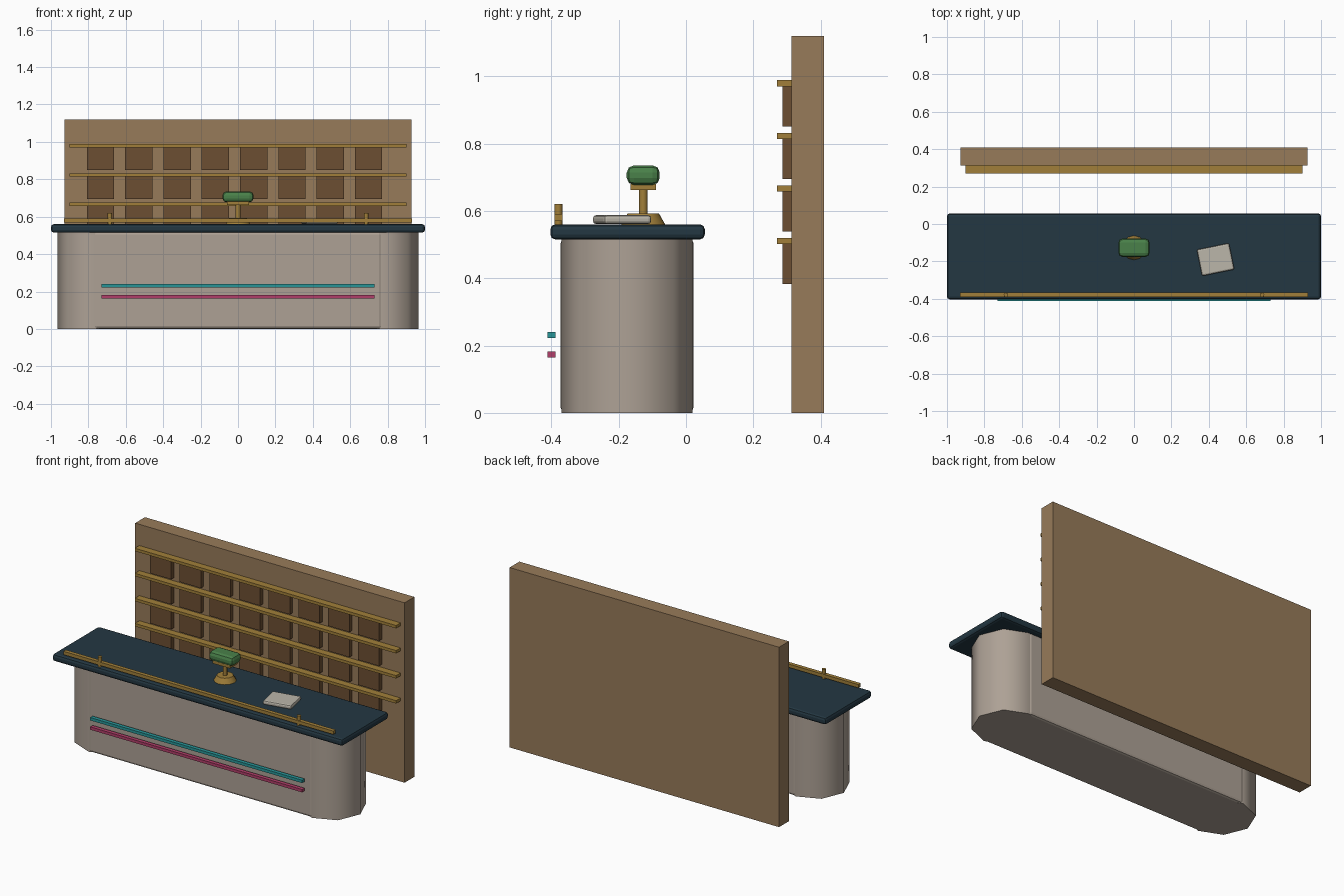
import bpy, math

if "Cube" in bpy.data.objects:
    bpy.data.objects.remove(bpy.data.objects["Cube"])


def material(name, r, g, b):
    m = bpy.data.materials.new(name)
    m.diffuse_color = [(c / 255) ** 2.2 for c in (r, g, b)] + [1]
    m.use_nodes = True
    m.node_tree.nodes["Principled BSDF"].inputs["Base Color"].default_value = m.diffuse_color
    return m


STONE = material("warm_stone", 172, 160, 148)
SLATE = material("dark_slate", 40, 58, 68)
BRASS = material("brass", 160, 126, 60)
WOOD = material("light_wood", 150, 122, 90)
DARK = material("dark_wood", 108, 80, 54)
TEAL = material("teal", 45, 148, 150)
PINK = material("magenta", 175, 65, 105)
GREEN = material("green", 75, 128, 75)
PAPER = material("paper", 185, 180, 168)


def box(name, x, y, z, mat, bevel=0, segments=1, turn=0):
    """Box from (min, max) ranges, with optional bevel and turn about z."""
    mid = [(a + b) / 2 for a, b in (x, y, z)]
    bpy.ops.mesh.primitive_cube_add(size=1, location=mid)
    o = bpy.context.object
    o.name = name
    o.scale = [b - a for a, b in (x, y, z)]
    bpy.ops.object.transform_apply(location=False, rotation=False, scale=True)
    o.rotation_euler.z = turn
    o.data.materials.append(mat)
    if bevel:
        m = o.modifiers.new("bevel", 'BEVEL')
        m.width, m.segments = bevel, segments
    return o


def cone(name, r1, r2, x, y, z, mat, sides):
    """Upright cylinder or cone with smooth sides and flat caps."""
    bpy.ops.mesh.primitive_cone_add(vertices=sides, radius1=r1, radius2=r2, depth=z[1] - z[0],
                                    location=(x, y, (z[0] + z[1]) / 2))
    o = bpy.context.object
    o.name = name
    o.data.materials.append(mat)
    for p in o.data.polygons:
        p.use_smooth = abs(p.normal.z) < 0.9
    return o


# Desk body: bevelled middle with rounded ends
box("desk_body", (-0.77, 0.77), (-0.372, 0.022), (0, 0.52), STONE, 0.015, 2)
for side, s in (("left", -1), ("right", 1)):
    cone(f"desk_end_{side}", 0.195, 0.195, s * 0.77, -0.175, (0, 0.52), STONE, 8)

# Counter top
box("counter_top", (-1, 1), (-0.403, 0.056), (0.515, 0.56), SLATE, 0.015, 2)

# Coloured strips in front of the desk
box("upper_strip", (-0.73, 0.73), (-0.412, -0.388), (0.222, 0.24), TEAL)
box("lower_strip", (-0.73, 0.73), (-0.412, -0.388), (0.164, 0.182), PINK)

# Brass rail with two posts
box("counter_rail", (-0.93, 0.93), (-0.391, -0.367), (0.57, 0.591), BRASS)
for side, s in (("left", -0.685), ("right", 0.685)):
    cone(f"rail_post_{side}", 0.012, 0.012, s, -0.379, (0.555, 0.62), BRASS, 8)

# Back wall, shelves and pigeonhole blocks
box("back_wall", (-0.928, 0.928), (0.314, 0.41), (0, 1.12), WOOD)
for row in range(4):
    z = 0.979 - 0.156 * row
    box(f"shelf_{row}", (-0.9, 0.9), (0.27, 0.316), (z - 0.009, z + 0.009), BRASS)
    for col in range(8):
        x = -0.735 + 0.2047 * col
        box(f"pigeonhole_{row}_{col}", (x - 0.073, x + 0.073), (0.287, 0.316),
            (z - 0.128, z - 0.004), DARK)

# Desk lamp
cone("lamp_base", 0.066, 0.047, 0, -0.127, (0.558, 0.592), BRASS, 12)
cone("lamp_stem", 0.013, 0.013, 0, -0.127, (0.59, 0.665), BRASS, 8)
box("lamp_plate", (-0.06, 0.06), (-0.165, -0.089), (0.662, 0.68), BRASS)
box("lamp_shade", (-0.083, 0.083), (-0.176, -0.078), (0.677, 0.735), GREEN, 0.021, 2)

# Ledger lying on the counter
box("ledger", (0.348, 0.524), (-0.262, -0.118), (0.561, 0.587), PAPER, 0.009, 2, math.radians(11.5))
